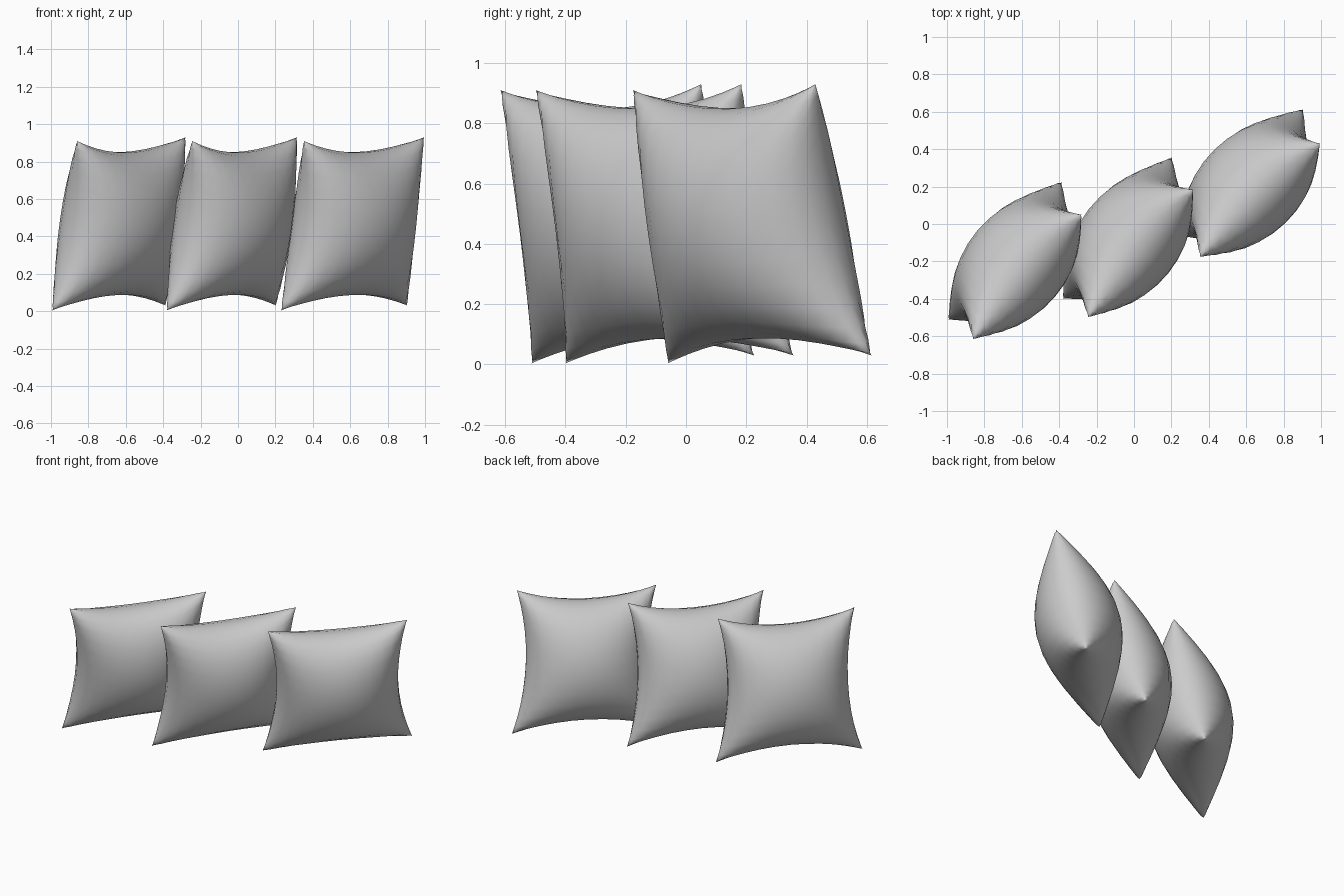
import bpy, bmesh, math
from mathutils import Vector, Matrix

if "Cube" in bpy.data.objects:
    bpy.data.objects.remove(bpy.data.objects["Cube"])

SEG = 14          # cells across each pillow face
BULGE = 0.268     # half thickness at the middle
PINCH = 0.16      # how far the seam draws in between the corners

# corners of the seam relative to the pillow centre, leaning forward at the top
CENTRE = Vector((0.62, 0.2025, 0))
TL, TR, BL, BR = [Vector(c) - CENTRE for c in (
    (0.352, -0.176, 0.91), (0.995, 0.43, 0.93),
    (0.23, -0.06, 0.004), (0.905, 0.615, 0.03))]
NORMAL = (TR - BL).cross(TL - BR).normalized()


def surface(s, t, side):
    # sine spacing packs rows near the seam, where the cloth curves most
    a, b = math.sin(s * math.pi / 2), math.sin(t * math.pi / 2)
    puff = math.sqrt(max(0, (1 - a * a) * (1 - b * b)))
    u = a * (1 - PINCH * (1 - b * b))
    v = b * (1 - PINCH * (1 - a * a))
    low = BL.lerp(BR, (u + 1) / 2)
    high = TL.lerp(TR, (u + 1) / 2)
    return low.lerp(high, (v + 1) / 2) + NORMAL * (side * BULGE * puff)


def pillow(name, x, y, turn):
    bm = bmesh.new()
    for side in (1, -1):
        grid = [[bm.verts.new(surface(2 * i / SEG - 1, 2 * j / SEG - 1, side))
                 for i in range(SEG + 1)] for j in range(SEG + 1)]
        for j in range(SEG):
            for i in range(SEG):
                bm.faces.new((grid[j][i], grid[j][i + 1],
                              grid[j + 1][i + 1], grid[j + 1][i]))
    # sew the two faces together along the seam
    bmesh.ops.remove_doubles(bm, verts=bm.verts, dist=0.0005)
    bmesh.ops.recalc_face_normals(bm, faces=bm.faces)
    bm.transform(Matrix.Translation((x, y, 0)) @ Matrix.Rotation(math.radians(turn), 4, 'Z'))
    for f in bm.faces:
        f.smooth = True
    mesh = bpy.data.meshes.new(name)
    bm.to_mesh(mesh)
    bm.free()
    bpy.context.collection.objects.link(bpy.data.objects.new(name, mesh))


# row of three pillows
pillow("pillow_left", -0.631, -0.2125, 5.6)
pillow("pillow_middle", -0.0275, -0.089, 7.3)
pillow("pillow_right", 0.62, 0.2025, 0)
